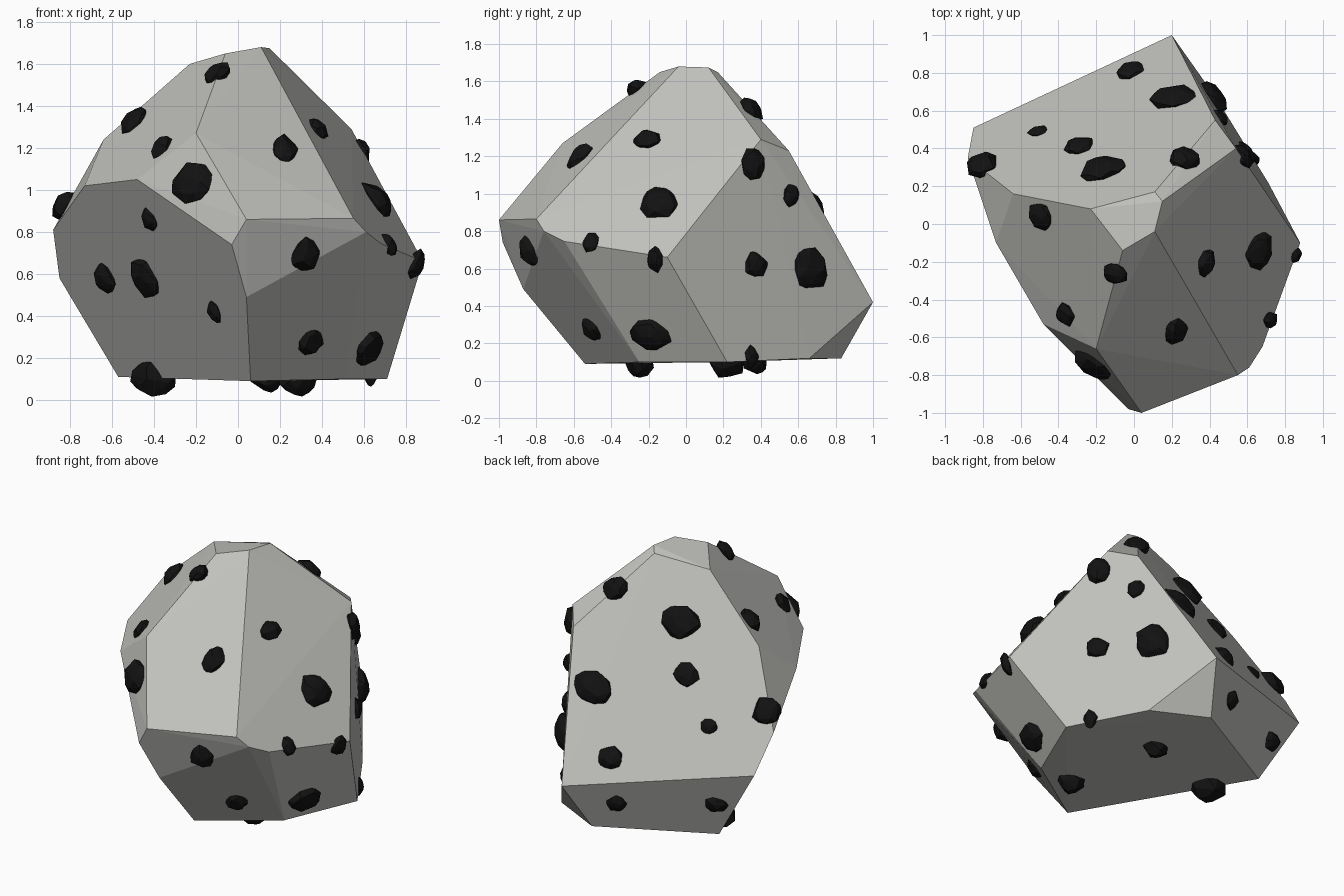
import bpy, bmesh, math, random
from mathutils import Vector
from mathutils.bvhtree import BVHTree

if "Cube" in bpy.data.objects:
    bpy.data.objects.remove(bpy.data.objects["Cube"])

random.seed(4)


def material(name, rgb):
    m = bpy.data.materials.new(name)
    m.diffuse_color = (*rgb, 1)
    m.use_nodes = True
    m.node_tree.nodes["Principled BSDF"].inputs["Base Color"].default_value = m.diffuse_color
    return m


stone = material("pale_stone", (0.53, 0.535, 0.505))
coal = material("black_mineral", (0.006, 0.006, 0.006))


def hull_bmesh(points):
    """Convex solid wrapped around a handful of points."""
    bm = bmesh.new()
    for p in points:
        bm.verts.new(p)
    res = bmesh.ops.convex_hull(bm, input=bm.verts[:])
    loose = [v for v in bm.verts if not v.link_faces]
    bmesh.ops.delete(bm, geom=loose, context='VERTS')
    bmesh.ops.recalc_face_normals(bm, faces=bm.faces[:])
    return bm


def add_object(name, bm, mat):
    me = bpy.data.meshes.new(name)
    bm.to_mesh(me)
    bm.free()
    me.materials.append(mat)
    ob = bpy.data.objects.new(name, me)
    bpy.context.collection.objects.link(ob)
    return ob


# Boulder: corners from the peak, shoulders, belt and base
peak = [(.11, -.04, 1.68), (.15, .12, 1.675), (.11, .17, 1.65), (-.06, -.14, 1.65), (-.23, .08, 1.60)]
shoulders = [(-.64, .16, 1.24), (-.20, -.66, 1.27), (.54, .40, 1.29), (.43, .55, 1.23),
             (-.73, -.10, 1.02), (-.48, -.53, 1.05)]
belt = [(-.88, .35, .81), (-.85, .51, .58), (-.03, -.98, .74), (.04, -1.0, .86), (.55, -.80, .865),
        (.61, -.76, .80), (.68, -.65, .745), (.88, -.10, .66), (.20, 1.0, .42), (.04, -.87, .49)]
base = [(.06, -.54, .09), (.51, -.25, .10), (.71, .22, .10), (.44, .66, .12), (.10, .83, .12), (-.57, .47, .11)]
bm = hull_bmesh(peak + shoulders + belt + base)
tree = BVHTree.FromBMesh(bm)
bmesh.ops.dissolve_limit(bm, angle_limit=math.radians(1.5), verts=bm.verts[:], edges=bm.edges[:])
add_object("boulder", bm, stone)

X, Y, Z = Vector((1, 0, 0)), Vector((0, 1, 0)), Vector((0, 0, 1))
# Mineral lumps by side: across, up, half width, half height
sides = {
    "front": (X, Z, Y, [
        (-.42, .86, .055, .06), (-.63, .58, .065, .085), (-.44, .58, .09, .105), (-.11, .42, .045, .06),
        (.32, .69, .075, .085), (.36, .28, .05, .065), (-.22, 1.03, .115, .10), (.22, 1.19, .065, .09),
        (-.36, 1.20, .06, .07)]),
    "right": (Y, Z, -X, [
        (-.20, 1.29, .08, .06), (-.14, .95, .105, .10), (-.51, .74, .045, .06), (-.165, .65, .045, .075),
        (.36, 1.16, .07, .09), (.56, .99, .05, .065), (.37, .62, .07, .07), (.66, .60, .11, .12),
        (.35, .13, .04, .06), (-.19, .25, .115, .09), (-.51, .28, .055, .075)]),
    "top": (X, Y, -Z, [
        (-.02, .81, .075, .07), (.21, .67, .13, .08), (-.51, .49, .055, .04), (-.29, .41, .08, .07),
        (-.16, .29, .12, .09), (.27, .35, .085, .07), (-.80, .31, .09, .09), (-.49, .04, .08, .08),
        (-.10, -.26, .075, .06)]),
    "back": (-X, Z, -Y, [(.07, .31, .065, .06), (.60, .34, .08, .055)]),
    "base": (X, Y, Z, [(.14, .37, .08, .07), (.28, -.25, .09, .075), (-.40, .22, .11, .10)]),
}

for side, (u, v, d, lumps) in sides.items():
    for i, (a, b, rw, rh) in enumerate(lumps):
        hit, n, _, _ = tree.ray_cast(u * a + v * b - d * 4, d)
        if hit is None:
            hit, n, _, _ = tree.find_nearest(u * a + v * b + Z * (0.8 if v == Y else 0))
        # Irregular faceted pebble, flattened against the stone
        pts = []
        flat = 0.1 if side == "base" else 0.38
        for k in range(30):
            h = 1 - 2 * (k + .5) / 30
            t = k * 2.39996 + random.uniform(-.35, .35)
            r = math.sqrt(1 - h * h)
            q = Vector((r * math.cos(t), r * math.sin(t), h)) * random.uniform(.88, 1.12)
            p = u * q.x * rw + v * q.y * rh + d * q.z * (rw + rh) / 2
            pts.append(hit + p - n * p.dot(n) * flat)
        add_object(f"lump_{side}_{i + 1}", hull_bmesh(pts), coal)
